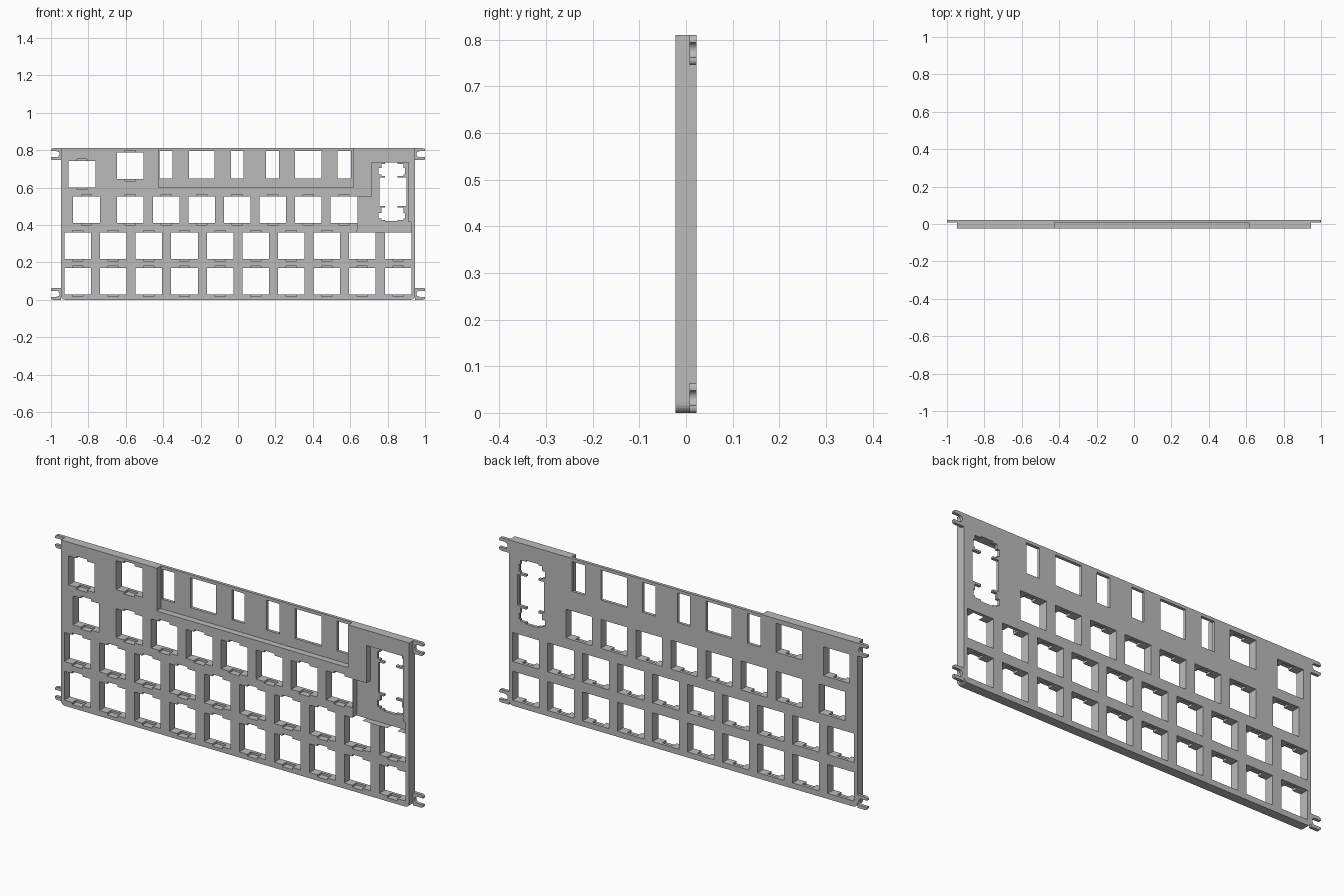
import bpy, bmesh, math
from mathutils import Vector

cube = bpy.data.objects.get("Cube")
if cube:
    bpy.data.objects.remove(cube, do_unlink=True)

FRONT, STEP, BACK = -0.023, 0.008, 0.0225   # depths of front face, thin layer, back face
SIDE, TOP = 0.947, 0.81
PITCH, KEY = 0.1903, 0.142

grey = bpy.data.materials.new("plain grey")
grey.diffuse_color = (0.5, 0.5, 0.5, 1)
grey.use_nodes = True
bsdf = grey.node_tree.nodes["Principled BSDF"]
bsdf.inputs["Base Color"].default_value = (0.5, 0.5, 0.5, 1)
bsdf.inputs["Roughness"].default_value = 0.6


def prisms(name, outlines, y0, y1):
    """One object holding each x-z outline extruded from y0 to y1."""
    bm = bmesh.new()
    for pts in outlines:
        face = bm.faces.new([bm.verts.new((x, y0, z)) for x, z in pts])
        ext = bmesh.ops.extrude_face_region(bm, geom=[face])
        moved = [v for v in ext["geom"] if isinstance(v, bmesh.types.BMVert)]
        bmesh.ops.translate(bm, verts=moved, vec=Vector((0, y1 - y0, 0)))
    bmesh.ops.recalc_face_normals(bm, faces=bm.faces[:])
    me = bpy.data.meshes.new(name)
    bm.to_mesh(me)
    bm.free()
    me.materials.append(grey)
    ob = bpy.data.objects.new(name, me)
    bpy.context.collection.objects.link(ob)
    return ob


def rect(x0, x1, z0, z1):
    return [(x0, z0), (x1, z0), (x1, z1), (x0, z1)]


def arc(cx, cz, r, a0, a1, n=6):
    return [(cx + r * math.cos(math.radians(a0 + (a1 - a0) * i / n)),
             cz + r * math.sin(math.radians(a0 + (a1 - a0) * i / n))) for i in range(n + 1)]


def cut(target, outlines, y0, y1):
    """Subtract the outlines, then drop the cutter."""
    cutter = prisms("cutter", outlines, y0, y1)
    cutter.hide_render = True
    mod = target.modifiers.new("cut", 'BOOLEAN')
    mod.operation, mod.solver, mod.object = 'DIFFERENCE', 'EXACT', cutter
    mod.use_self = True
    bpy.context.view_layer.update()
    dg = bpy.context.evaluated_depsgraph_get()
    result = bpy.data.meshes.new_from_object(target.evaluated_get(dg))
    target.modifiers.clear()
    old = target.data
    target.data = result
    bpy.data.meshes.remove(old)
    bpy.data.objects.remove(cutter, do_unlink=True)


# Main plate with rounded lower corners
R = 0.022
outline = (arc(-SIDE + R, R, R, 180, 270) + arc(SIDE - R, R, R, 270, 360)
           + [(SIDE, TOP), (-SIDE, TOP)])
plate = prisms("key_plate", [outline], FRONT, BACK)

# Front pockets: long one along the top, stepped one round the tall opening
cut(plate, [
    rect(-0.425, 0.615, 0.60, TOP + 0.05),
    [(0.64, 0.36), (0.925, 0.36), (0.925, 0.415), (0.912, 0.415),
     (0.912, 0.735), (0.714, 0.735), (0.714, 0.55), (0.64, 0.55)],
], FRONT - 0.05, STEP)

# Key openings, as (centre x, centre z)
keys = [(-0.857 + PITCH * i, z) for z in (0.0985, 0.2885) for i in range(10)]
keys += [(-0.81, 0.481)] + [(-0.575 + PITCH * i, 0.481) for i in range(7)]
keys += [(-0.834, 0.671), (-0.575, 0.717)]
h = KEY / 2
holes = [rect(x - h, x + h, z - h, z + h) for x, z in keys]

# Windows through the thin top strip
for x0, x1 in ((-0.42, -0.35), (-0.263, -0.125), (-0.037, 0.03),
               (0.15, 0.22), (0.305, 0.447), (0.533, 0.605)):
    holes.append(rect(x0, x1, 0.648, 0.795))
cut(plate, holes, FRONT - 0.05, BACK + 0.05)

# Tall opening at the right: centre square, channel, two end blocks with ears
tall = [rect(0.757, 0.90, 0.502, 0.653), rect(0.787, 0.853, 0.42, 0.733)]
for z0, z1, e0, e1 in ((0.662, 0.727, 0.67, 0.705), (0.427, 0.492, 0.435, 0.465)):
    tall += [rect(0.766, 0.885, z0, z1), rect(0.752, 0.893, e0, e1)]
cut(plate, tall, FRONT - 0.05, BACK + 0.05)

# Clip notches above and below each key opening, open to the front
notches = [rect(x - 0.028, x + 0.028, z - h - 0.01, z + h + 0.01) for x, z in keys]
cut(plate, notches, FRONT - 0.05, STEP)
plate.name = "key_plate"

# Forked mounting tabs at the four corners
for side, sx in (("left", 1), ("right", -1)):
    for level, zc in (("lower", 0.032), ("upper", 0.778)):
        r, tip, half = 0.016, 1.0, 0.032
        pts = ([(SIDE, zc - half)] + arc(tip - 0.01, zc - half + 0.01, 0.01, 270, 360, 3)
               + [(tip, zc - r)] + arc(0.97, zc, r, 270, 90, 10) + [(tip, zc + r)]
               + arc(tip - 0.01, zc + half - 0.01, 0.01, 0, 90, 3) + [(SIDE, zc + half)])
        prisms(f"{level}_{side}_tab", [[(sx * x, z) for x, z in pts]], STEP, BACK)
